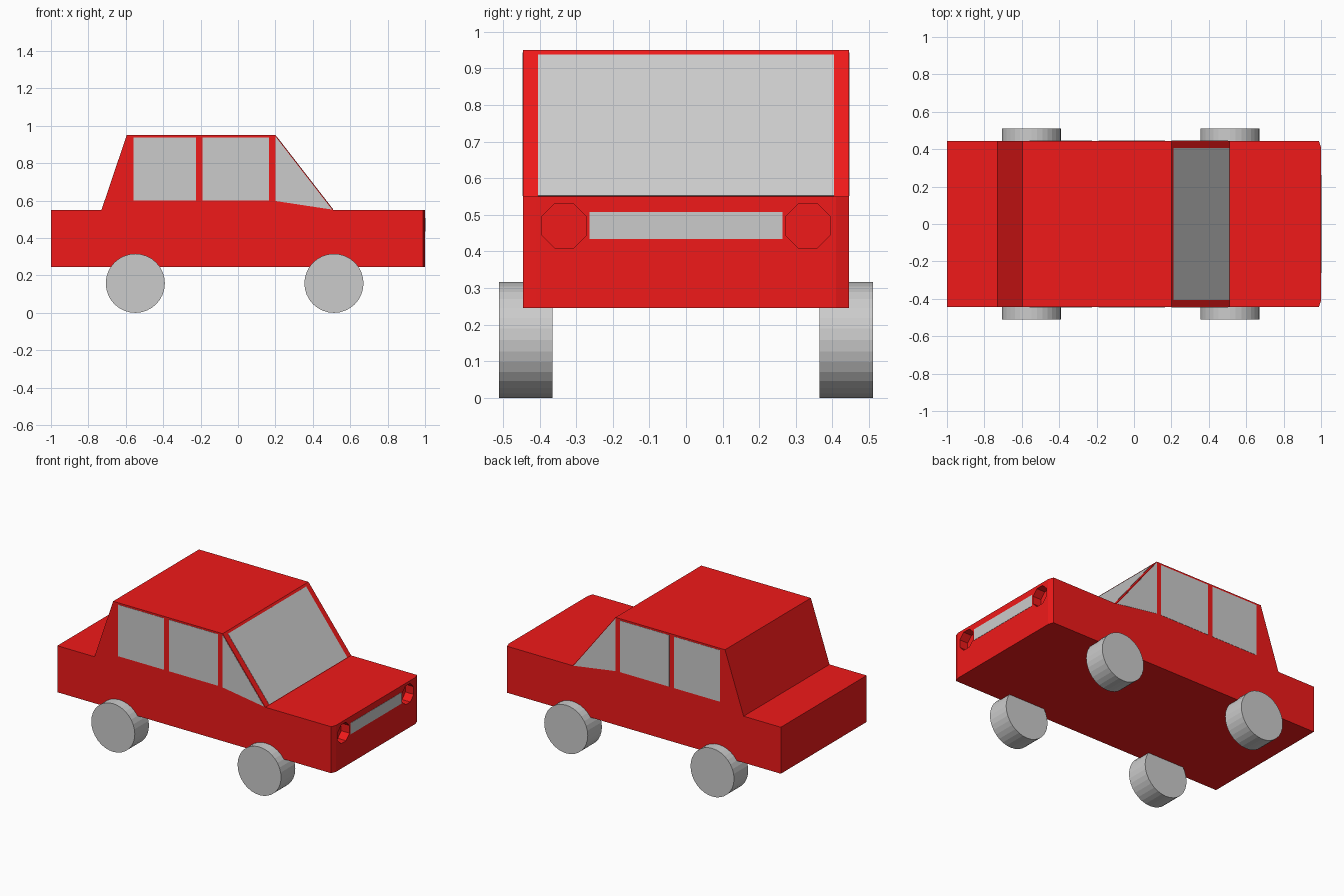
import bpy, bmesh, math
from mathutils import Matrix

if "Cube" in bpy.data.objects:
    bpy.data.objects.remove(bpy.data.objects["Cube"])

red = bpy.data.materials.new("red_paint")
red.diffuse_color = (0.87, 0.01, 0.01, 1)
red.use_nodes = True
red.node_tree.nodes["Principled BSDF"].inputs["Base Color"].default_value = red.diffuse_color


def finish(name, bm, mat=None):
    bmesh.ops.recalc_face_normals(bm, faces=bm.faces)
    mesh = bpy.data.meshes.new(name)
    bm.to_mesh(mesh)
    bm.free()
    ob = bpy.data.objects.new(name, mesh)
    bpy.context.collection.objects.link(ob)
    if mat:
        mesh.materials.append(mat)
    return ob


def loft(name, sections, mat=None):
    """Skin a row of matching closed outlines and cap both ends."""
    bm = bmesh.new()
    rings = [[bm.verts.new(p) for p in s] for s in sections]
    n = len(rings[0])
    for a, b in zip(rings, rings[1:]):
        for i in range(n):
            j = (i + 1) % n
            bm.faces.new((a[i], a[j], b[j], b[i]))
    bm.faces.new(rings[0])
    bm.faces.new(rings[-1])
    return finish(name, bm, mat)


def cylinder(name, radius, depth, sides, matrix, mat=None):
    bm = bmesh.new()
    bmesh.ops.create_cone(bm, cap_ends=True, segments=sides, radius1=radius,
                          radius2=radius, depth=depth, matrix=matrix)
    return finish(name, bm, mat)


def pane(name, points):
    """Very thin panel lying on the body surface."""
    bm = bmesh.new()
    bm.faces.new([bm.verts.new(p) for p in points])
    ob = finish(name, bm)
    mod = ob.modifiers.new("thickness", 'SOLIDIFY')
    mod.thickness = 0.003
    mod.offset = 0
    return ob


# Body: side profile across the width, nose corners slightly cut back
W = 0.445


def section(y, nose):
    outline = [(-1, 0.245), (nose, 0.245), (nose, 0.55), (0.51, 0.55),
               (0.2, 0.95), (-0.595, 0.95), (-0.73, 0.55), (-1, 0.55)]
    return [(x, y, z) for x, z in outline]


body = loft("body", [section(-W, 0.988), section(-0.41, 1.0),
                     section(0.41, 1.0), section(W, 0.988)], red)

# Octagonal headlight recesses
for side, s in (("right", -1), ("left", 1)):
    place = (Matrix.Translation((1.0, s * 0.333, 0.47))
             @ Matrix.Rotation(math.pi / 2, 4, 'Y')
             @ Matrix.Rotation(math.pi / 8, 4, 'Z'))
    cutter = cylinder(f"headlight_cutter_{side}", 0.066, 0.12, 8, place, red)
    cutter.hide_render = True
    cutter.display_type = 'WIRE'
    mod = body.modifiers.new(f"headlight_{side}", 'BOOLEAN')
    mod.operation = 'DIFFERENCE'
    mod.solver = 'EXACT'
    mod.object = cutter

# Grille
pane("grille", [(1.0, -0.263, 0.434), (1.0, 0.263, 0.434),
                (1.0, 0.263, 0.508), (1.0, -0.263, 0.508)])


# Windscreen on the sloped front of the cabin
def slope_x(z):
    return 0.2 + 0.31 * (0.95 - z) / 0.4


pane("windscreen", [(slope_x(z), y, z) for y, z in
                    ((-0.405, 0.552), (0.405, 0.552), (0.405, 0.937), (-0.405, 0.937))])

# Side windows and wheels, both sides
windows = {
    "rear_window": [(-0.56, 0.6), (-0.225, 0.6), (-0.225, 0.938), (-0.56, 0.938)],
    "door_window": [(-0.19, 0.6), (0.167, 0.6), (0.167, 0.938), (-0.19, 0.938)],
    "quarter_window": [(0.2, 0.598), (0.503, 0.552), (0.2, 0.943)],
}
for side, s in (("right", -1), ("left", 1)):
    for name, outline in windows.items():
        pane(f"{name}_{side}", [(x, s * W, z) for x, z in outline])
    for end, x in (("rear", -0.549), ("front", 0.513)):
        place = (Matrix.Translation((x, s * 0.438, 0.158))
                 @ Matrix.Rotation(math.pi / 2, 4, 'X'))
        cylinder(f"wheel_{end}_{side}", 0.158, 0.147, 32, place)
